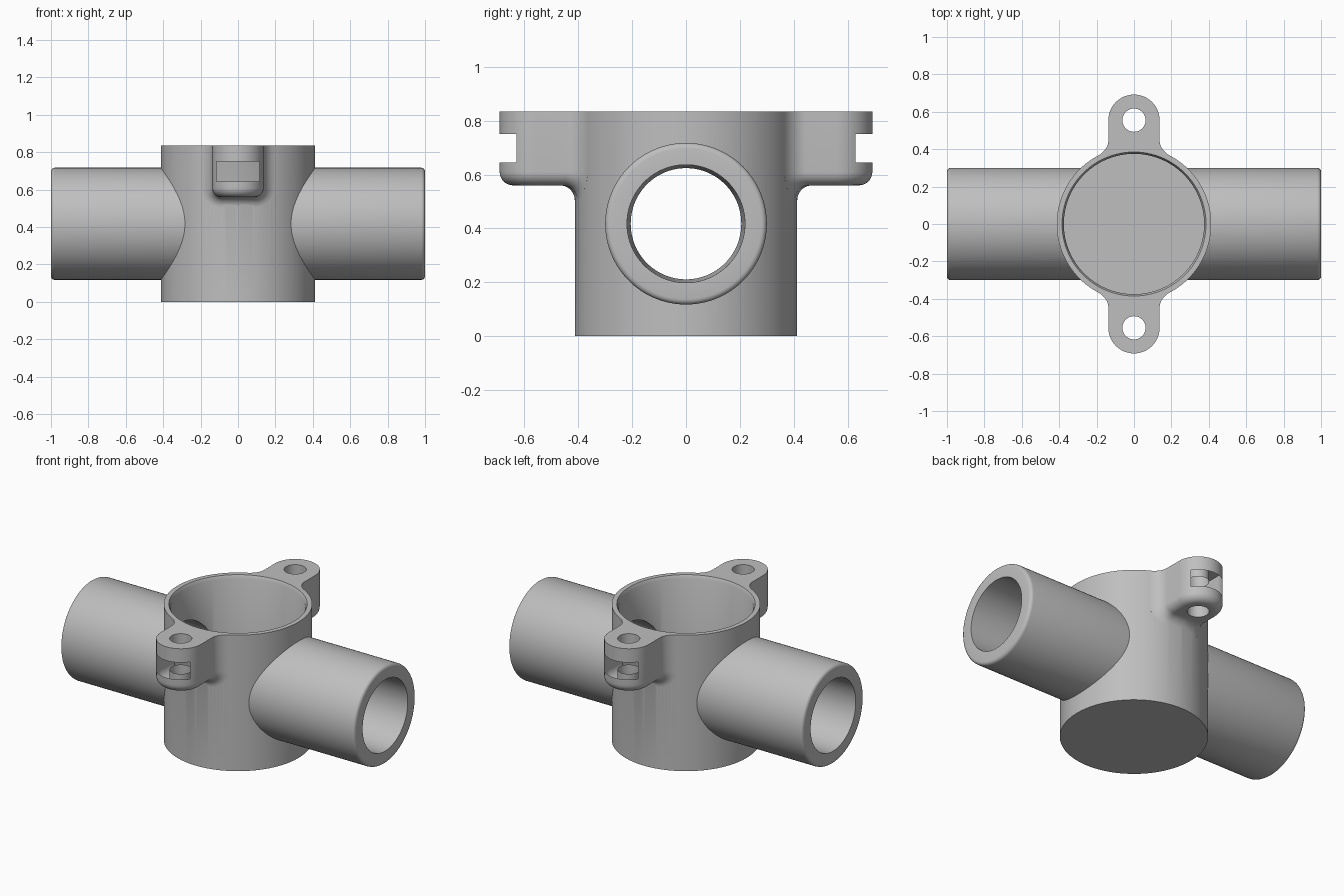
import bpy, bmesh
from math import sin, cos, pi, sqrt, radians
from mathutils import Matrix, Vector

cube = bpy.data.objects.get("Cube")
if cube:
    bpy.data.objects.remove(cube, do_unlink=True)

# Main dimensions
TOP, CUP_R, MID = 0.835, 0.413, 0.4175
LUG_Y, LUG_W, LUG_Z = 0.555, 0.137, 0.56
ROUND, FILLET = 0.05, 0.055

grey = bpy.data.materials.new("plain grey")
grey.use_nodes = True
color = (0.52, 0.52, 0.52, 1)
grey.diffuse_color = color
grey.node_tree.nodes["Principled BSDF"].inputs["Base Color"].default_value = color


def finish(name, bm):
    bmesh.ops.remove_doubles(bm, verts=bm.verts, dist=1e-5)
    bmesh.ops.recalc_face_normals(bm, faces=bm.faces)
    mesh = bpy.data.meshes.new(name)
    bm.to_mesh(mesh)
    bm.free()
    mesh.materials.append(grey)
    obj = bpy.data.objects.new(name, mesh)
    bpy.context.collection.objects.link(obj)
    return obj


def lathe(name, profile, matrix=Matrix(), steps=128):
    """Revolve (radius, height) points around z, then place them."""
    bm = bmesh.new()
    verts = [bm.verts.new((r, 0, z)) for r, z in profile]
    edges = [bm.edges.new(pair) for pair in zip(verts, verts[1:])]
    bmesh.ops.spin(bm, geom=verts + edges, cent=(0, 0, 0), axis=(0, 0, 1),
                   angle=2 * pi, steps=steps, use_duplicate=False)
    bm.transform(matrix)
    return finish(name, bm)


def lug_profile(grow):
    """Half section of a lug: flat bottom, rounded lower edge, straight side."""
    pts = [(0, LUG_Z - grow)]
    for k in range(9):
        a = k / 8 * pi / 2
        pts.append((LUG_W - ROUND + (ROUND + grow) * sin(a),
                    LUG_Z + ROUND - (ROUND + grow) * cos(a)))
    return pts + [(LUG_W + grow, TOP), (0, TOP)]


def lug(name, turn):
    def station(grow, out):
        return [Vector((r, sqrt(CUP_R ** 2 - r * r) + out, z)) for r, z in lug_profile(grow)]

    # Blend out of the cup wall, then swing around the rounded tip
    side = [station(FILLET, -0.015)]
    for k in range(9):
        a = k / 8 * pi / 2
        side.append(station(FILLET * (1 - sin(a)), FILLET * (1 - cos(a))))
    tip = [[Vector((r * cos(k * pi / 32), LUG_Y + r * sin(k * pi / 32), z))
            for r, z in lug_profile(0)] for k in range(33)]
    other = [[Vector((-p.x, p.y, p.z)) for p in ring] for ring in reversed(side)]

    bm = bmesh.new()
    rings = [[bm.verts.new(p) for p in ring] for ring in side + tip + other]
    for a, b in zip(rings, rings[1:]):
        for i in range(len(a) - 1):
            bm.faces.new((a[i], a[i + 1], b[i + 1], b[i]))
    bm.faces.new(rings[0])
    bm.faces.new(rings[-1])
    bm.transform(turn)
    return finish(name, bm)


def slot(name, turn):
    bm = bmesh.new()
    bmesh.ops.create_cube(bm, size=1, matrix=Matrix.Translation((0, 0.595, 0.6975))
                          @ Matrix.Diagonal((0.23, 0.31, 0.105, 1)))
    bm.transform(turn)
    return finish(name, bm)


def combine(body, other, operation):
    mod = body.modifiers.new(other.name, 'BOOLEAN')
    mod.operation, mod.solver, mod.object = operation, 'EXACT', other
    bpy.context.view_layer.objects.active = body
    bpy.ops.object.modifier_apply(modifier=mod.name)
    bpy.data.objects.remove(other, do_unlink=True)


along_x = Matrix.Translation((0, 0, MID)) @ Matrix.Rotation(pi / 2, 4, 'Y')
turns = {"back": Matrix(), "front": Matrix.Rotation(pi, 4, 'Z')}

# Outer shapes: cup, cross tube with softened ends, two bolt lugs
body = lathe("cup_with_side_tubes", [(0, 0), (CUP_R, 0), (CUP_R, TOP), (0, TOP)])
soft = [(0.28 + 0.02 * sin(k * pi / 8), 0.98 + 0.02 * cos(k * pi / 8)) for k in range(5)]
half = [(0, 1)] + soft
tube = lathe("side_tubes", half + [(r, -z) for r, z in reversed(half)], along_x)
combine(body, tube, 'UNION')
for side, turn in turns.items():
    combine(body, lug(side + "_lug", turn), 'UNION')

# Hollows: cup cavity with chamfered rim, slightly tapered bore
cavity = lathe("cavity", [(0, 0.04), (0.375, 0.04), (0.375, TOP - 0.02),
                          (0.385, TOP), (0.385, 1), (0, 1)])
combine(body, cavity, 'DIFFERENCE')
bore = lathe("bore", [(0, -1.05), (0.22, -1.05), (0.205, -0.3), (0.205, 0.3),
                      (0.22, 1.05), (0, 1.05)], along_x)
combine(body, bore, 'DIFFERENCE')

# Bolt holes and nut slots
for side, turn in turns.items():
    hole = lathe(side + "_hole", [(0, 0.45), (0.062, 0.45), (0.062, 0.95), (0, 0.95)],
                 turn @ Matrix.Translation((0, LUG_Y, 0)), 48)
    combine(body, hole, 'DIFFERENCE')
    combine(body, slot(side + "_slot", turn), 'DIFFERENCE')

bpy.ops.object.select_all(action='DESELECT')
body.select_set(True)
bpy.context.view_layer.objects.active = body
bpy.ops.object.shade_smooth_by_angle(angle=radians(30))
